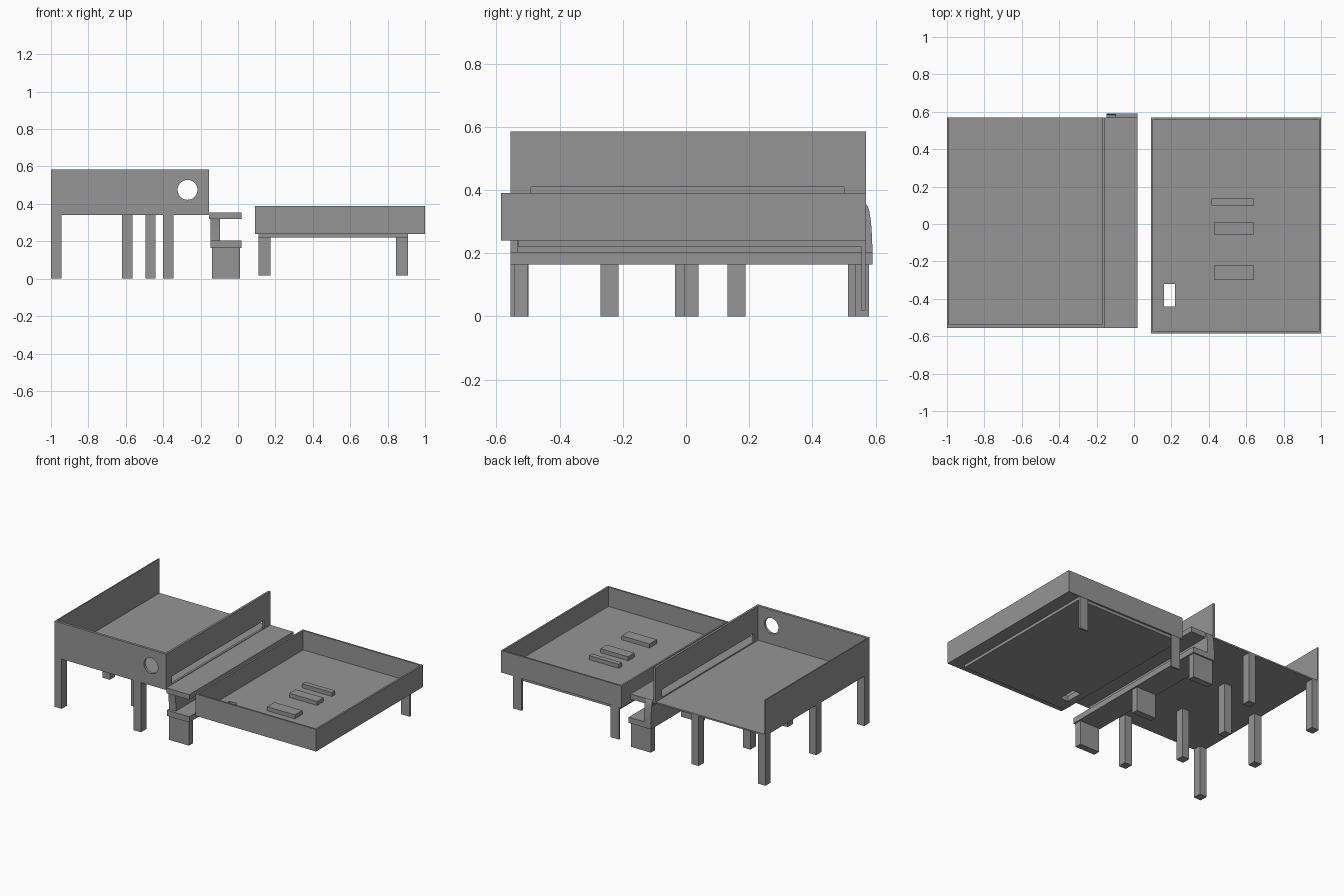
import bpy, bmesh, math

if "Cube" in bpy.data.objects:
    bpy.data.objects.remove(bpy.data.objects["Cube"])

grey = bpy.data.materials.new("plain_grey")
grey.diffuse_color = (0.30, 0.30, 0.30, 1)
grey.use_nodes = True
grey.node_tree.nodes["Principled BSDF"].inputs["Base Color"].default_value = grey.diffuse_color


def finish(name, bm):
    bmesh.ops.recalc_face_normals(bm, faces=bm.faces)
    me = bpy.data.meshes.new(name)
    bm.to_mesh(me)
    bm.free()
    me.materials.append(grey)
    ob = bpy.data.objects.new(name, me)
    bpy.context.collection.objects.link(ob)
    return ob


def box(name, x, y, z):
    """Box from (min, max) ranges."""
    bm = bmesh.new()
    bmesh.ops.create_cube(bm, size=1)
    for v in bm.verts:
        v.co = [r[0] if c < 0 else r[1] for c, r in zip(v.co, (x, y, z))]
    return finish(name, bm)


def prism(name, pts, x):
    """Extrude a (y, z) outline between two x values."""
    bm = bmesh.new()
    f = bm.faces.new([bm.verts.new((x[0], y, z)) for y, z in pts])
    g = bmesh.ops.extrude_face_region(bm, geom=[f])["geom"]
    for v in g:
        if isinstance(v, bmesh.types.BMVert):
            v.co.x = x[1]
    return finish(name, bm)


def cut(ob, *cutters):
    for c in cutters:
        c.hide_render = True
        m = ob.modifiers.new("cut", 'BOOLEAN')
        m.operation, m.solver, m.object = 'DIFFERENCE', 'EXACT', c
        bpy.context.view_layer.objects.active = ob
        bpy.ops.object.modifier_apply(modifier=m.name)
        bpy.data.objects.remove(c)


# upper tray, open at the back, with a round hole and a long slot
upper = box("upper_tray", (-1, -0.155), (-0.555, 0.57), (0.34, 0.585))
bpy.ops.mesh.primitive_cylinder_add(vertices=48, radius=0.053, depth=0.1,
                                    location=(-0.27, -0.555, 0.475),
                                    rotation=(math.pi / 2, 0, 0))
round_cutter = bpy.context.object
cut(upper,
    box("cavity", (-0.992, -0.17), (-0.537, 0.7), (0.35, 0.7)),
    box("slot", (-0.2, -0.1), (-0.49, 0.50), (0.358, 0.41)),
    round_cutter)

# upper tray legs
for i, (x, y) in enumerate([(-1, -0.555), (-1, -0.035), (-1, 0.513), (-0.62, -0.27),
                            (-0.62, 0.132), (-0.495, 0.513), (-0.40, -0.555)]):
    box(f"upper_leg_{i + 1}", (x, x + 0.055), (y, y + 0.057), (0, 0.34))

# channel: top ledge, web with curved ends, bottom ledge, feet
box("channel_top_ledge", (-0.154, 0.02), (-0.555, 0.57), (0.32, 0.355))
curve = [(0.02 * math.sin(t * math.pi / 12), 0.20 + 0.155 * math.cos(t * math.pi / 12))
         for t in range(7)]
back = [(0.57 + y, z) for y, z in curve]
front = [(-0.555 + y, z) for y, z in reversed(curve)]
prism("channel_web", back + front, (-0.148, -0.095))
box("channel_bottom_ledge", (-0.148, 0.02), (-0.555, 0.59), (0.165, 0.204))
for i, y in enumerate((-0.545, -0.005, 0.535)):
    box(f"channel_foot_{i + 1}", (-0.14, 0.01), (y, y + 0.045), (0, 0.165))

# lower tray with a small rectangular opening
lower = box("lower_tray", (0.09, 1), (-0.585, 0.57), (0.24, 0.39))
slab = box("under_slab", (0.11, 0.91), (-0.53, 0.558), (0.22, 0.24))
cut(lower,
    box("cavity", (0.102, 0.988), (-0.573, 0.558), (0.258, 0.5)),
    box("opening", (0.16, 0.22), (-0.44, -0.32), (0.1, 0.3)))
cut(slab, box("opening", (0.16, 0.22), (-0.44, -0.32), (0.1, 0.3)))

# raised bars on the lower tray floor
for i, (x, y0, y1) in enumerate([(0.415, 0.10, 0.135), (0.43, -0.06, 0.01), (0.43, -0.30, -0.22)]):
    box(f"floor_bar_{i + 1}", (x, 0.64), (y0, y1), (0.256, 0.285))

# thin legs at the back of the lower tray
for i, x in enumerate((0.11, 0.845)):
    box(f"lower_leg_{i + 1}", (x, x + 0.065), (0.555, 0.568), (0.018, 0.24))
